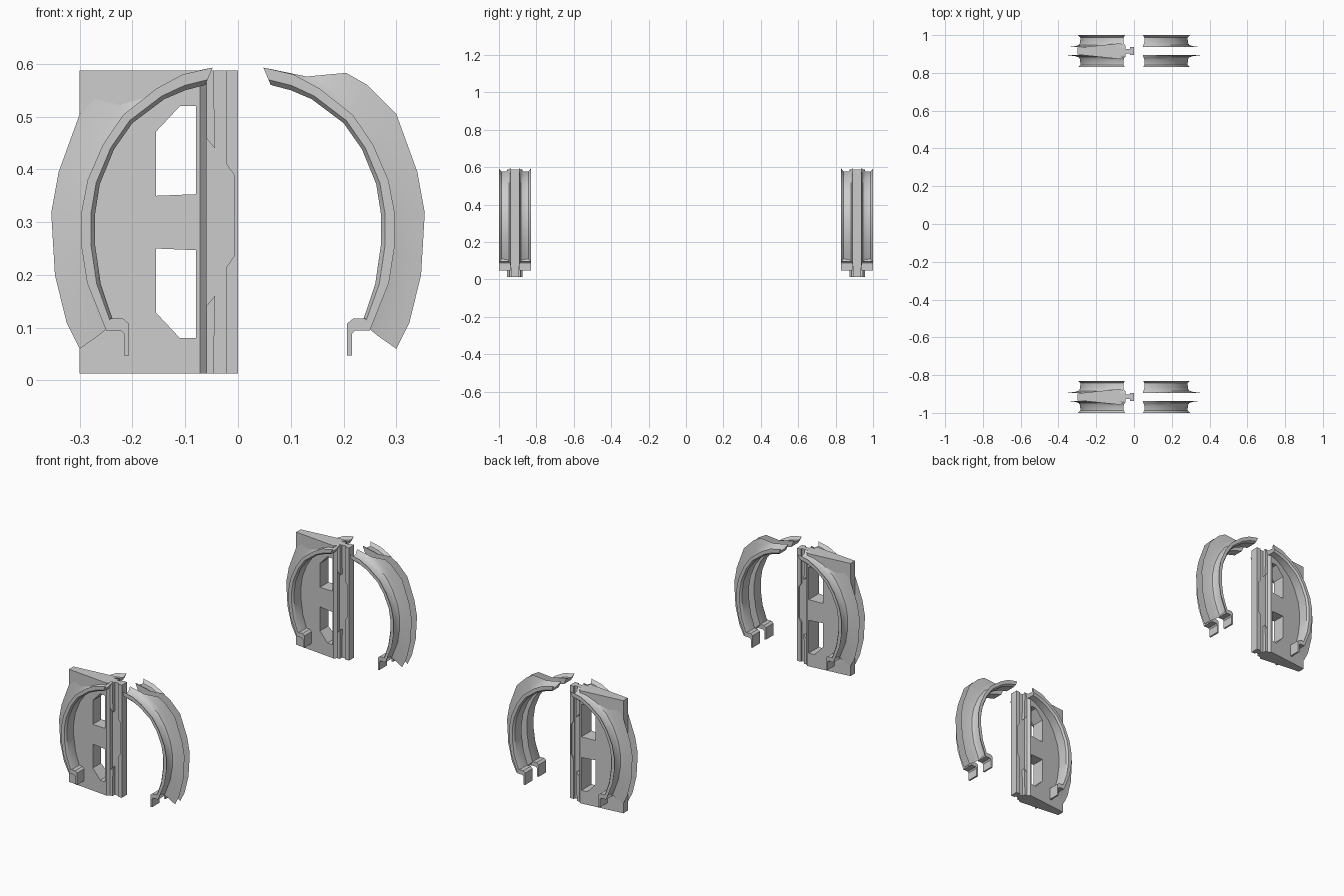
import bpy, bmesh
from mathutils import Vector

if "Cube" in bpy.data.objects:
    bpy.data.objects.remove(bpy.data.objects["Cube"])

CENTRES = (-0.915, 0.915)   # y of the two assemblies


def finish(bm, name, smooth=False):
    bmesh.ops.recalc_face_normals(bm, faces=bm.faces)
    me = bpy.data.meshes.new(name)
    bm.to_mesh(me)
    bm.free()
    ob = bpy.data.objects.new(name, me)
    bpy.context.collection.objects.link(ob)
    if smooth:
        bpy.ops.object.select_all(action='DESELECT')
        ob.select_set(True)
        bpy.context.view_layer.objects.active = ob
        bpy.ops.object.shade_smooth_by_angle(angle=0.6)
    return ob


def loft(bm, rings):
    """Skin closed rings and cap both ends."""
    vs = [[bm.verts.new(p) for p in r] for r in rings]
    n = len(vs[0])
    for a, b in zip(vs, vs[1:]):
        for i in range(n):
            j = (i + 1) % n
            bm.faces.new((a[i], a[j], b[j], b[i]))
    bm.faces.new(vs[0])
    bm.faces.new(vs[-1])


def prism_y(name, pts, y0, y1):
    bm = bmesh.new()
    loft(bm, [[(x, y, z) for x, z in pts] for y in (y0, y1)])
    return finish(bm, name)


# Guide curves (x, z) of the curved flange: inner edge, lip edge, fin edge
INNER = [(.062, .56), (.10, .55), (.14, .533), (.2, .488), (.235, .438),
         (.262, .372), (.271, .315), (.271, .258), (.26, .182), (.238, .117)]
LIP = [(.048, .593), (.105, .58), (.155, .553), (.218, .503), (.256, .447),
       (.285, .38), (.297, .318), (.297, .255), (.286, .185), (.25, .095)]
FIN = [(.048, .593), (.13, .576), (.205, .583), (.245, .56), (.3, .505),
       (.34, .395), (.354, .318), (.347, .2), (.325, .11), (.3, .06)]
# Section: (distance from centre plane, 0 inner - 1 lip - 2 fin)
SECTION = [(.085, .3), (.085, 1), (.072, .5), (.045, .55), (.032, .85),
           (.026, 1.3), (.021, 2), (.021, 0), (.075, 0)]
HOOK = [(.25, .095), (.222, .095), (.216, .088), (.216, .047), (.207, .047),
        (.207, .108), (.218, .117), (.242, .117)]


def flange(name, cy, side, face):
    rings = []
    for a, b, c in zip(INNER, LIP, FIN):
        a, b, c = Vector(a), Vector(b), Vector(c)
        ring = []
        for d, t in SECTION:
            p = a.lerp(b, t) if t <= 1 else b.lerp(c, t - 1)
            ring.append((side * p.x, cy + face * d, p.y))
        rings.append(ring)
    bm = bmesh.new()
    loft(bm, rings)
    # hooked foot at the lower end
    loft(bm, [[(side * x, cy + face * d, z) for x, z in HOOK]
              for d in (.024, .085)])
    return finish(bm, name, True)


def cut(ob, cutter):
    mod = ob.modifiers.new("cut", 'BOOLEAN')
    mod.object = cutter
    mod.solver = 'EXACT'
    bpy.context.view_layer.objects.active = ob
    bpy.ops.object.modifier_apply(modifier=mod.name)
    bpy.data.objects.remove(cutter, do_unlink=True)


# Plan profile (x, half width): wedge plate, narrow neck and rail head
PLAN = [(-.3, .018), (-.072, .042), (-.06, .03), (-.06, .012),
        (-.022, .012), (-.022, .021), (0, .021)]
WINDOW = [(-.155, .35), (-.08, .353), (-.08, .52), (-.11, .52), (-.155, .472)]
NOTCH = [(-.03, .422), (-.008, .39), (-.008, .235), (-.03, .203)]
RIB = [(-.065, .587), (-.046, .587), (-.044, .44), (-.065, .465)]


def flip(pts):
    return [(x, .6 - z) for x, z in pts]


for cy in CENTRES:
    where = "front" if cy < 0 else "back"
    # wedge plate with rail
    outline = PLAN + [(x, -w) for x, w in reversed(PLAN)]
    bm = bmesh.new()
    loft(bm, [[(x, cy + w, z) for x, w in outline] for z in (.013, .587)])
    plate = finish(bm, where + "_plate_and_rail")
    # two through windows
    for pts in (WINDOW, flip(WINDOW)):
        cut(plate, prism_y("window_cutter", pts, cy - .1, cy + .1))
    for f in (-1, 1):
        # shallow notch in the rail head, ribs beside the neck
        cut(plate, prism_y("notch_cutter", NOTCH, cy + f * .014, cy + f * .03))
        for pts in (RIB, flip(RIB)):
            prism_y(where + "_neck_rib", pts, cy + f * .008, cy + f * .03)
        # curved flanges on both sides
        for side in (-1, 1):
            flange(where + "_curved_flange", cy, side, f)
